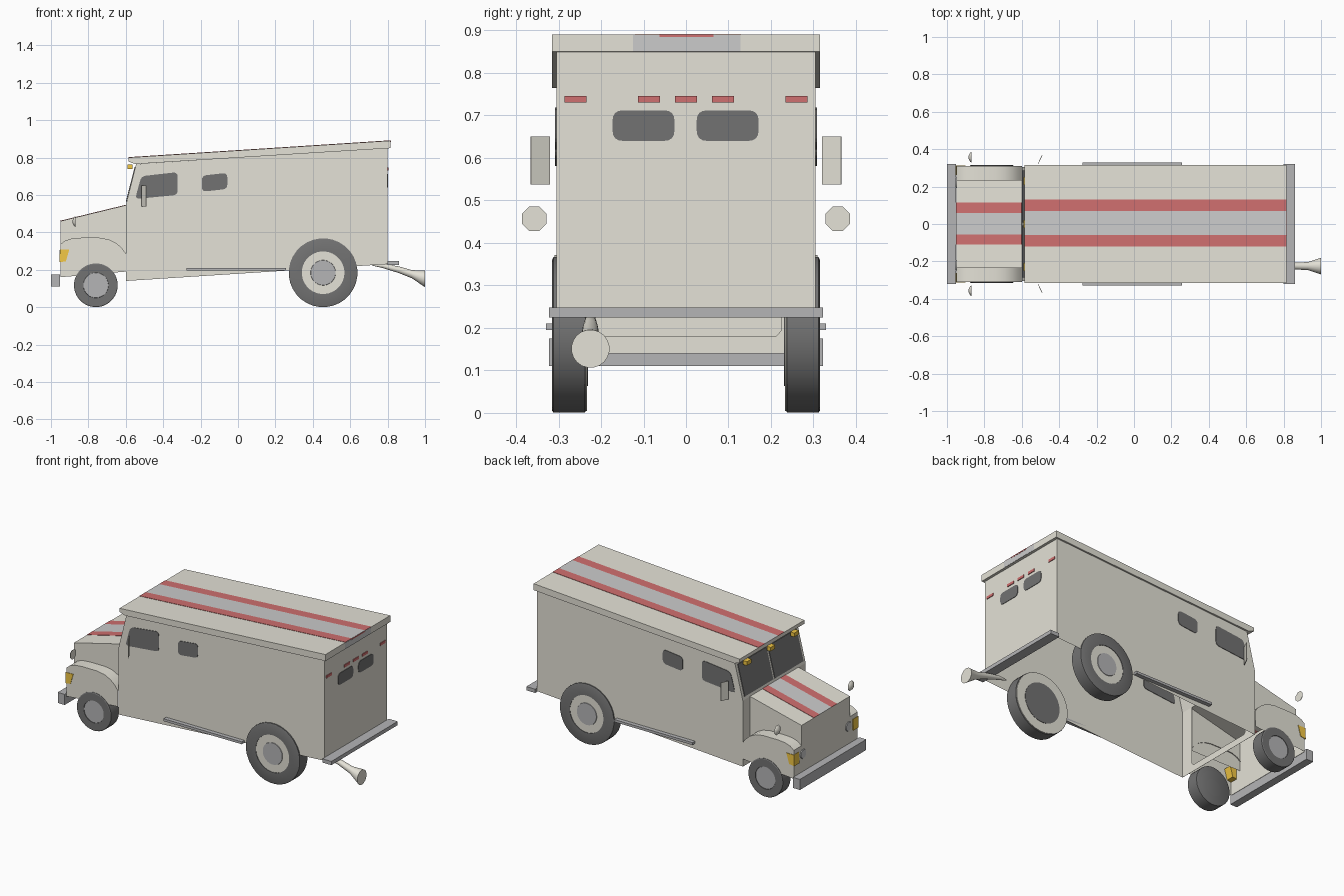
import bpy, bmesh
from math import sin, cos, pi
from mathutils import Vector

if "Cube" in bpy.data.objects:
    bpy.data.objects.remove(bpy.data.objects["Cube"])

COLORS = {"cream": (0.78, 0.76, 0.68), "dark": (0.17, 0.17, 0.17), "grey": (0.46, 0.46, 0.47),
          "red": (0.63, 0.16, 0.16), "silver": (0.70, 0.69, 0.71), "amber": (0.9, 0.58, 0.06)}
MATS = {}
for n, c in COLORS.items():
    MATS[n] = bpy.data.materials.new(n)
    MATS[n].diffuse_color = (*c, 1)


def finish(name, bm, color, smooth=False):
    bmesh.ops.recalc_face_normals(bm, faces=bm.faces)
    me = bpy.data.meshes.new(name)
    bm.to_mesh(me)
    bm.free()
    ob = bpy.data.objects.new(name, me)
    bpy.context.collection.objects.link(ob)
    me.materials.append(MATS[color])
    if smooth:
        bpy.ops.object.select_all(action='DESELECT')
        ob.select_set(True)
        bpy.context.view_layer.objects.active = ob
        bpy.ops.object.shade_smooth_by_angle()
    return ob


def prism(name, pts, a, b, axis, color, skip=(), caps=(True, True), smooth=False):
    """Extrude a 2D outline from a to b along an axis; skip leaves sides open."""
    def place(p, d):
        return {"x": (d, p[0], p[1]), "y": (p[0], d, p[1]), "z": (p[0], p[1], d)}[axis]
    bm = bmesh.new()
    A = [bm.verts.new(place(p, a)) for p in pts]
    B = [bm.verts.new(place(p, b)) for p in pts]
    n = len(pts)
    for i in range(n):
        if i not in skip:
            j = (i + 1) % n
            bm.faces.new((A[i], A[j], B[j], B[i]))
    if caps[0]:
        bm.faces.new(A)
    if caps[1]:
        bm.faces.new(B)
    return finish(name, bm, color, smooth)


def box(name, x, y, z, color):
    return prism(name, [(x[0], z[0]), (x[1], z[0]), (x[1], z[1]), (x[0], z[1])], y[0], y[1], "y", color)


def strip(name, p, q, y0, y1, color, t=0.002):
    """Thin panel lying on a sloped surface from p to q."""
    p, q = Vector(p), Vector(q)
    d = (q - p).normalized()
    n = Vector((-d.y, d.x)) * t
    return prism(name, [p, q, q + n, p + n], y0, y1, "y", color)


def rounded(pts, r=0.025, k=4):
    out = []
    for i, p in enumerate(pts):
        p, a, b = Vector(p), Vector(pts[i - 1]), Vector(pts[(i + 1) % len(pts)])
        s, e = p + (a - p).normalized() * r, p + (b - p).normalized() * r
        for j in range(k + 1):
            t = j / k
            out.append(s * (1 - t) ** 2 + p * 2 * t * (1 - t) + e * t * t)
    return out


def tube(name, rings, axis, seg, color):
    """Capped skin over circles (x, y, z, radius) facing the axis."""
    bm = bmesh.new()
    loops = []
    for x, y, z, r in rings:
        loop = []
        for i in range(seg):
            t = 2 * pi * (i + 0.5) / seg
            u, w = r * cos(t), r * sin(t)
            loop.append(bm.verts.new((x + u, y, z + w) if axis == "y" else (x, y + u, z + w)))
        loops.append(loop)
    for A, B in zip(loops, loops[1:]):
        for i in range(seg):
            j = (i + 1) % seg
            bm.faces.new((A[i], A[j], B[j], B[i]))
    bm.faces.new(loops[0])
    bm.faces.new(loops[-1])
    return finish(name, bm, color, True)


# Armoured body: open underneath, front wall is a frame opening to the engine bay
body = [(-0.6, 0.14), (0.8, 0.23), (0.8, 0.85), (-0.545, 0.765), (-0.6, 0.545)]
prism("body_shell", body, -0.305, 0.305, "y", "cream", skip=(0, 4))
prism("front_frame", [(-.305, .545), (-.305, .14), (.305, .14), (.305, .545), (.225, .545), (.225, .195),
                      (.212, .18), (-.212, .18), (-.225, .195), (-.225, .545)],
      -0.6, -0.599, "x", "cream")
prism("roof", [(-.585, .80), (.815, .89), (.815, .85), (-.55, .765), (-.585, .778)],
      -0.315, 0.315, "y", "cream")

# Hood and front panel
hood = [(-0.6, 0.28), (-0.6, 0.545), (-0.95, 0.46), (-0.95, 0.28)]
prism("hood", hood, -0.235, 0.235, "y", "cream", skip=(0, 3))
box("front_panel", (-0.95, -0.948), (-0.31, 0.31), (0.16, 0.335), "cream")

# Stripes on the roof and hood
r0, r1, h0, h1 = (-.585, .80), (.815, .89), (-.95, .46), (-.6, .545)
strip("roof_stripe_centre", r0, r1, -0.06, 0.07, "silver")
strip("hood_stripe_centre", h0, h1, -0.055, 0.06, "silver")
for y0, y1 in ((0.07, 0.13), (-0.12, -0.06)):
    strip("roof_stripe_red", r0, r1, y0, y1, "red")
for y0, y1 in ((0.06, 0.115), (-0.11, -0.055)):
    strip("hood_stripe_red", h0, h1, y0, y1, "red")
box("roof_end_patch", (0.814, 0.816), (-0.125, 0.128), (0.851, 0.889), "silver")
box("roof_end_red", (0.815, 0.817), (-0.062, 0.065), (0.884, 0.891), "red")

# Bumpers
box("front_bumper", (-1.0, -0.953), (-0.322, 0.322), (0.11, 0.175), "grey")
box("rear_bumper", (0.8, 0.86), (-0.322, 0.322), (0.225, 0.248), "grey")

arch = [(-.95, .335), (-.925, .355), (-.89, .367), (-.84, .371), (-.74, .371), (-.69, .362),
        (-.65, .342), (-.62, .315), (-.6, .287)]
front_window = rounded([(-.55, .578), (-.517, .70), (-.323, .722), (-.323, .60)])
side_window = rounded([(-.193, .617), (-.193, .703), (-.057, .718), (-.057, .632)])
signal = [(-.955, .24), (-.92, .245), (-.902, .308), (-.952, .308)]


def wheel(name, x, r, s, rear):
    rim = 0.62 if rear else 0.58
    ring = lambda y, k: (x, s * y, r, r * k)
    tube(name + "_tyre", [ring(.235, .95), ring(.238, 1), ring(.312, 1), ring(.315, .96),
                          ring(.315, rim), ring(.31, rim)], "y", 32, "dark")
    if rear:
        tube(name + "_rim", [ring(.309, .62), ring(.312, .62)], "y", 32, "cream")
        tube(name + "_hub", [ring(.31, .37), ring(.315, .36)], "y", 32, "grey")
        tube(name + "_inner_rim", [ring(.236, .98), ring(.233, .98)], "y", 32, "cream")
        tube(name + "_inner_hole", [ring(.234, .66), ring(.231, .66)], "y", 32, "dark")
    else:
        tube(name + "_hub", [ring(.309, .58), ring(.313, .57)], "y", 32, "grey")


# Paired parts on both sides
for s in (1, -1):
    prism("fender", [(-.95, .16)] + arch + [(-.6, .19)], s * .23, s * .31, "y", "cream",
          skip=(0, len(arch), len(arch) + 1), caps=(False, True), smooth=True)
    prism("cab_side_window", front_window, s * .302, s * .308, "y", "dark")
    prism("rear_side_window", side_window, s * .302, s * .308, "y", "dark")
    prism("turn_signal", signal, s * .262, s * .313, "y", "amber")
    tube("headlight", [(-.949, s * .22, .28, .03), (-.954, s * .22, .28, .026)], "x", 12, "silver")
    ys = sorted((s * .008, s * .285))
    strip("windshield_pane", (-.596, .562), (-.549, .748), ys[0], ys[1], "dark", 0.004)
    box("side_step", (-.275, .257), sorted((s * .305, s * .33)), (.195, .21), "grey")
    prism("side_mirror", [(-.515, s * .321), (-.493, s * .366), (-.49, s * .365), (-.512, s * .32)],
          .537, .65, "z", "cream")
    tube("round_mirror", [(-.87, s * .357, .457, .031), (-.877, s * .357, .457, .025),
                          (-.884, s * .357, .457, .009)], "x", 8, "cream")
    wheel("front_wheel", -0.76, 0.117, s, False)
    wheel("rear_wheel", 0.455, 0.184, s, True)
    yc = 0.098 if s > 0 else -0.1
    prism("back_window", rounded([(yc - .073, .64), (yc + .073, .64), (yc + .073, .712), (yc - .073, .712)]),
          .797, .803, "x", "dark")

# Marker lights at the rear and under the roof front
for y in (-.26, -.087, 0, .087, .26):
    box("rear_marker", (.798, .804), (y - .026, y + .026), (.73, .746), "red")
for y in (-.23, 0, .23):
    box("roof_marker", (-.591, -.565), (y - .022, y + .022), (.738, .762), "amber")

# Flared exhaust
tube("exhaust_pipe", [(.72, -.222, .225, .004), (.77, -.225, .222, .012), (.86, -.225, .2, .018),
                      (.93, -.225, .176, .022), (1.0, -.225, .151, .045)], "x", 20, "cream")

for m in bpy.data.materials:
    if m.users and not m.is_grease_pencil:
        m.use_nodes = True
        m.node_tree.nodes["Principled BSDF"].inputs["Base Color"].default_value = m.diffuse_color
